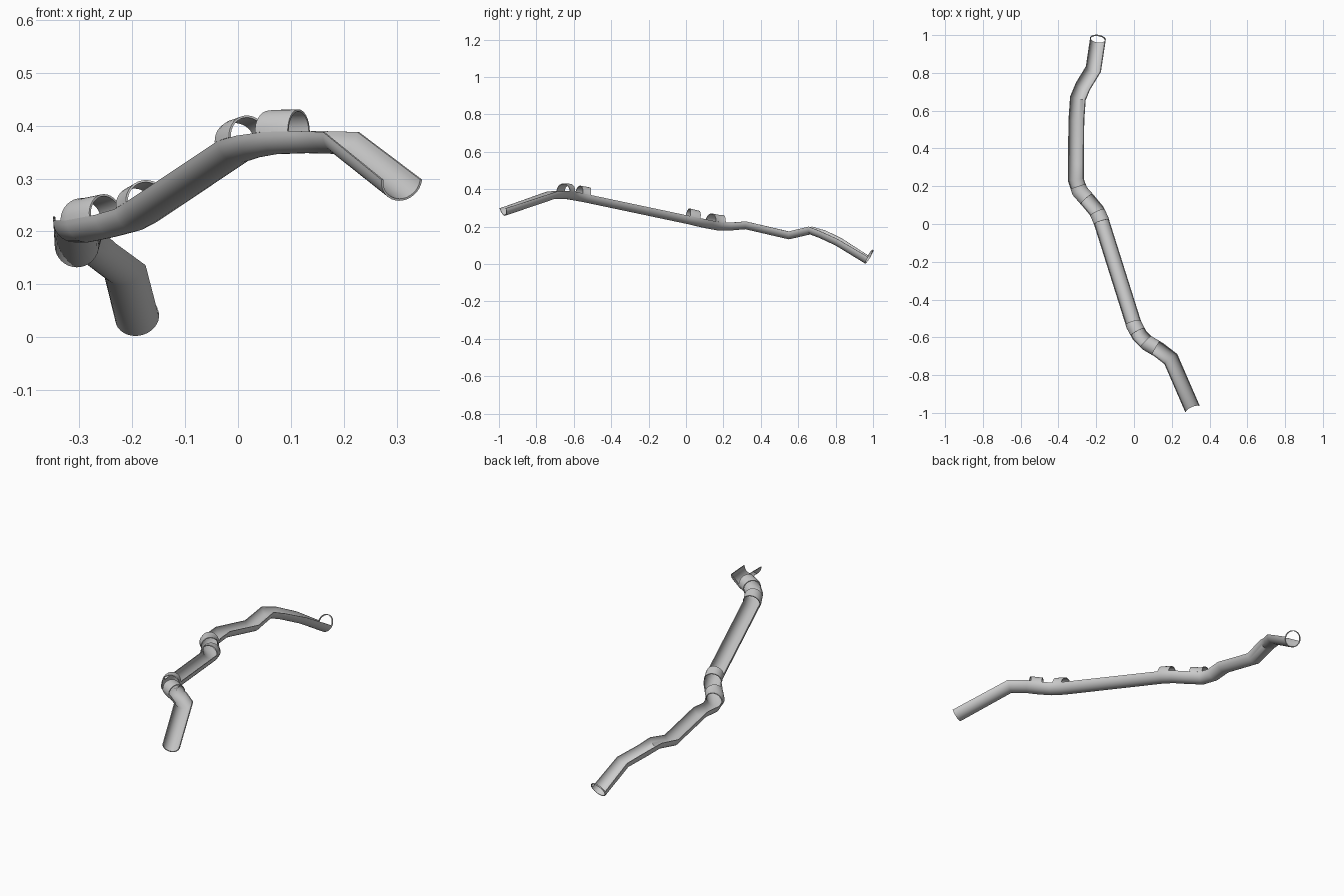
import bpy, bmesh, math
from mathutils import Vector

if "Cube" in bpy.data.objects:
    bpy.data.objects.remove(bpy.data.objects["Cube"])

R, WALL, SIDES = 0.042, 0.004, 16
UP = Vector((0, 0, 1))


def sweep(name, path, a0, a1, radius=R):
    """Sweep a curved wall (arc a0..a1 in degrees) along a path with mitred joints."""
    pts = [Vector(p) for p in path]
    prof = []
    for r, order in ((radius, range(SIDES + 1)), (radius - WALL, range(SIDES, -1, -1))):
        for i in order:
            a = math.radians(a0 + (a1 - a0) * i / SIDES)
            prof.append((r * math.cos(a), r * math.sin(a)))
    bm = bmesh.new()
    rings = []
    for i, p in enumerate(pts):
        before = (p - pts[i - 1]).normalized() if i > 0 else None
        after = (pts[i + 1] - p).normalized() if i < len(pts) - 1 else None
        d = before or after
        t = ((before or after) + (after or before)).normalized()
        side = t.cross(UP).normalized()
        up = side.cross(t)
        # widen across the corner so the trough keeps its width
        flat_d = Vector((d.x, d.y, 0)).normalized()
        flat_t = Vector((t.x, t.y, 0)).normalized()
        w = 1 / max(0.6, flat_d.dot(flat_t))
        rings.append([bm.verts.new(p + side * (x * w) + up * y) for x, y in prof])
    n = len(prof)
    for a, b in zip(rings, rings[1:]):
        for j in range(n):
            k = (j + 1) % n
            bm.faces.new((a[j], a[k], b[k], b[j]))
    # end edges of the wall
    for ring in (rings[0], rings[-1]):
        for j in range(SIDES):
            bm.faces.new((ring[j], ring[j + 1], ring[n - 2 - j], ring[n - 1 - j]))
    bmesh.ops.recalc_face_normals(bm, faces=bm.faces)
    me = bpy.data.meshes.new(name)
    bm.to_mesh(me)
    bm.free()
    ob = bpy.data.objects.new(name, me)
    bpy.context.collection.objects.link(ob)
    bpy.ops.object.select_all(action='DESELECT')
    ob.select_set(True)
    bpy.context.view_layer.objects.active = ob
    bpy.ops.object.shade_smooth_by_angle(angle=math.radians(35))
    return ob


# Open half-pipe trough, path runs along the rim centre
trough = [
    (0.31, -0.98, 0.298), (0.195, -0.715, 0.388), (0.13, -0.665, 0.39),
    (0.07, -0.63, 0.388), (0.03, -0.59, 0.381), (0.0, -0.535, 0.371),
    (-0.175, 0.02, 0.254), (-0.198, 0.07, 0.242), (-0.24, 0.12, 0.231),
    (-0.288, 0.175, 0.221), (-0.308, 0.235, 0.221), (-0.308, 0.32, 0.228),
    (-0.305, 0.55, 0.174), (-0.297, 0.665, 0.2), (-0.27, 0.73, 0.178),
    (-0.215, 0.82, 0.136), (-0.191, 0.98, 0.038)]
sweep("slide_trough", trough, 180, 360)

# Short arched covers over the bends
covers = [
    [(0.115, -0.656, 0.389), (0.07, -0.63, 0.388), (0.062, -0.622, 0.387)],
    [(0.02, -0.572, 0.378), (0.0, -0.535, 0.371), (-0.004, -0.522, 0.368)],
    [(-0.172, 0.01, 0.256), (-0.175, 0.02, 0.254), (-0.193, 0.06, 0.244)],
    [(-0.25, 0.132, 0.229), (-0.288, 0.175, 0.221), (-0.296, 0.2, 0.221)]]
for i, path in enumerate(covers):
    sweep(f"arch_cover_{i + 1}", path, 0, 180)

# Thin hoop closing the lower end
a, b = Vector(trough[-2]), Vector(trough[-1])
d = (b - a).normalized()
sweep("end_hoop", [b - d * 0.006, b], 0, 180)
